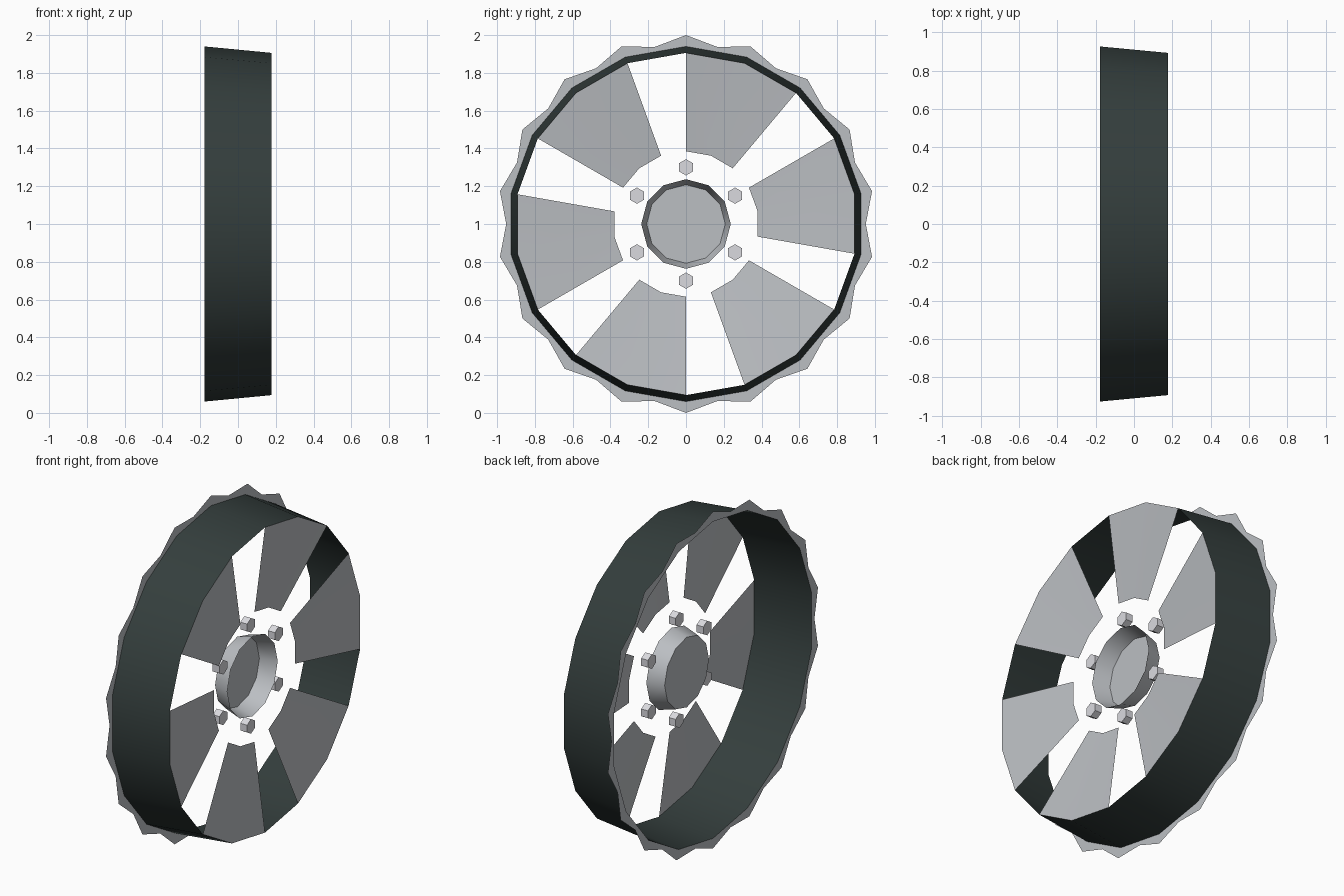
import bpy
import math

if "Cube" in bpy.data.objects:
    bpy.data.objects.remove(bpy.data.objects["Cube"], do_unlink=True)

CENTRE_Z = 1.0


def make_material(name, rgb):
    mat = bpy.data.materials.new(name)
    mat.use_nodes = True
    mat.diffuse_color = (*rgb, 1)
    bsdf = mat.node_tree.nodes["Principled BSDF"]
    bsdf.inputs["Base Color"].default_value = (*rgb, 1)
    bsdf.inputs["Roughness"].default_value = 0.6
    return mat


dark = make_material("dark green grey", (0.034, 0.048, 0.046))
metal = make_material("wheel grey", (0.50, 0.52, 0.545))
bright = make_material("bolt grey", (0.70, 0.70, 0.74))


def polar(x, r, deg, y0=0.0, z0=CENTRE_Z):
    """Point at radius r, with the angle measured from the top towards +y."""
    a = math.radians(deg)
    return (x, y0 + r * math.sin(a), z0 + r * math.cos(a))


def build(name, verts, faces, mat, smooth=True):
    mesh = bpy.data.meshes.new(name)
    mesh.from_pydata(verts, [], faces)
    mesh.materials.append(mat)
    obj = bpy.data.objects.new(name, mesh)
    bpy.context.collection.objects.link(obj)
    if smooth:
        bpy.ops.object.select_all(action="DESELECT")
        obj.select_set(True)
        bpy.context.view_layer.objects.active = obj
        bpy.ops.object.shade_smooth_by_angle(angle=math.radians(35))
    return obj


def strip(n, closed=True):
    """Quads between two consecutive loops of n points."""
    count = n if closed else n - 1
    return [(i, (i + 1) % n, n + (i + 1) % n, n + i) for i in range(count)]


# Tapered rim band, wider at the -x side
SIDES = 18
R_IN, R_OUT, HALF = 0.906, 0.94, 0.177
verts = [polar(x, r, i * 20) for x, r in ((-HALF, R_OUT), (HALF, R_IN)) for i in range(SIDES)]
build("rim_band", verts, strip(SIDES), dark)

# Flat scalloped flange around the wide end
N = SIDES * 2
inner = [polar(-HALF, R_OUT if i % 2 == 0 else R_OUT * math.cos(math.radians(10)), i * 10) for i in range(N)]
outer = [polar(-HALF, 1.0 if i % 2 == 0 else 0.952, i * 10) for i in range(N)]
build("scalloped_flange", inner + outer, strip(N), metal, smooth=False)

# Six dished spokes, each spanning two rim segments
for k in range(6):
    angles = [k * 60 + d for d in (0, 20, 40)]
    verts = [polar(0.108, 0.385, a) for a in angles] + [polar(HALF, R_IN, a) for a in angles]
    faces = [f[::-1] for f in strip(3, closed=False)]
    build(f"spoke_{k + 1}", verts, faces, metal)

# Hub cup, open towards +x
H = 12
verts = [polar(x, r, i * 30) for x, r in ((-0.005, 0.208), (0.095, 0.237)) for i in range(H)]
build("hub_cup", verts, strip(H) + [tuple(range(H))], metal)

# Ring of hexagonal bolts
for k in range(6):
    _, cy, cz = polar(0, 0.30, k * 60)
    verts = [polar(x, 0.043, i * 60, cy, cz) for x in (0.042, 0.086) for i in range(6)]
    faces = strip(6) + [tuple(range(6)), tuple(range(11, 5, -1))]
    build(f"bolt_{k + 1}", verts, faces, bright, smooth=False)

# Make closed parts face outward
import bmesh
for obj in bpy.data.objects:
    if obj.name.startswith(("bolt", "rim_band", "hub_cup")):
        bm = bmesh.new()
        bm.from_mesh(obj.data)
        bmesh.ops.recalc_face_normals(bm, faces=bm.faces)
        bm.to_mesh(obj.data)
        bm.free()
